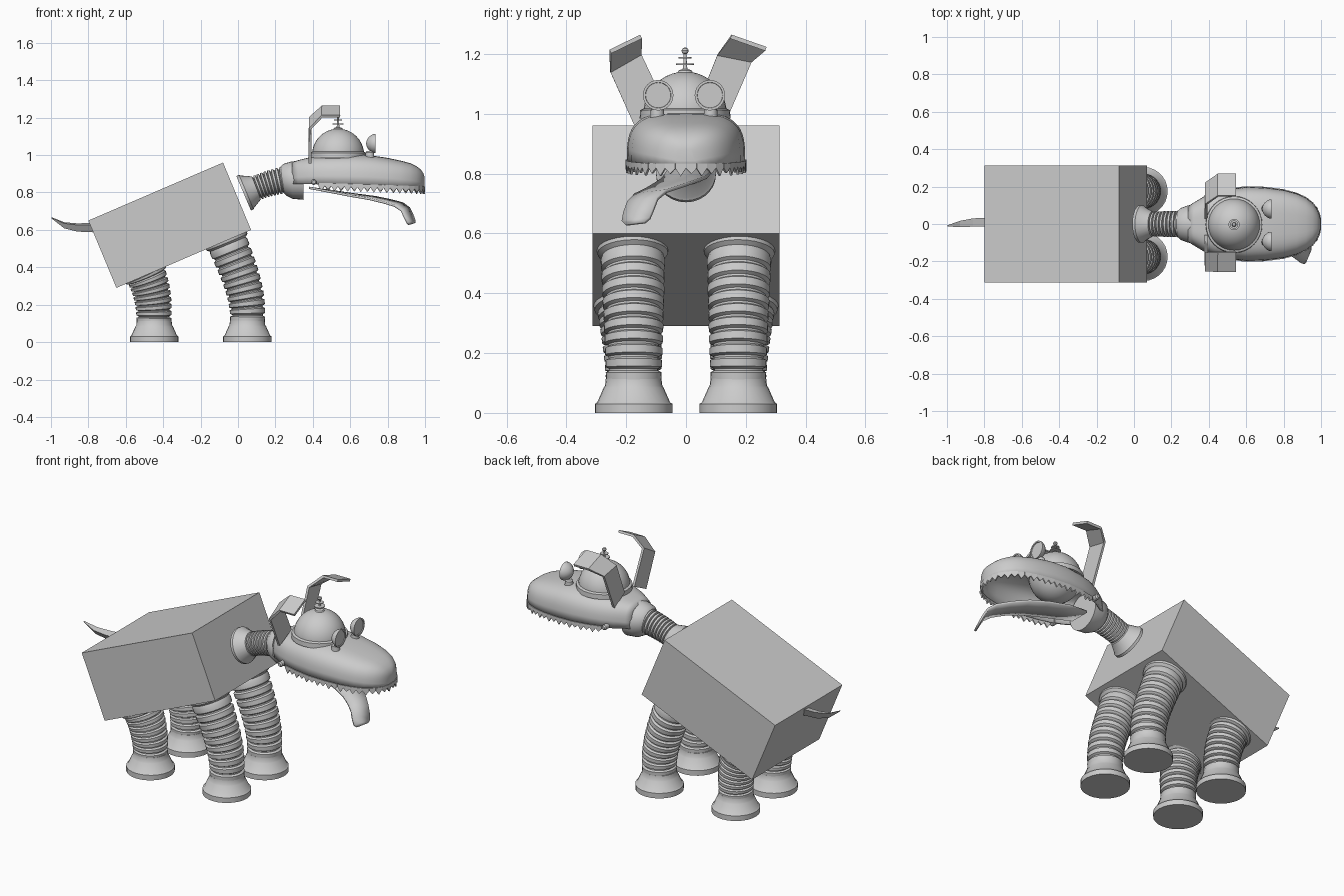
import bpy, bmesh, math
from mathutils import Vector as V

if "Cube" in bpy.data.objects:
    bpy.data.objects.remove(bpy.data.objects["Cube"])

def finish(name, bm, angle=35, smooth=True):
    bmesh.ops.recalc_face_normals(bm, faces=bm.faces)
    me = bpy.data.meshes.new(name)
    bm.to_mesh(me)
    bm.free()
    ob = bpy.data.objects.new(name, me)
    bpy.context.collection.objects.link(ob)
    if smooth:
        bpy.ops.object.select_all(action='DESELECT')
        ob.select_set(True)
        bpy.context.view_layer.objects.active = ob
        bpy.ops.object.shade_smooth_by_angle(angle=math.radians(angle))
    return ob

def thicken(ob, t, offset=-1):
    m = ob.modifiers.new("thickness", 'SOLIDIFY')
    m.thickness = t
    m.offset = offset

def bridge(bm, rows, closed):
    n = len(rows[0])
    for a, b in zip(rows, rows[1:]):
        for i in range(n if closed else n - 1):
            j = (i + 1) % n
            bm.faces.new((a[i], a[j], b[j], b[i]))

def loft(name, stations, seg=28):
    """Round rings given as (centre, direction, radius), capped at both ends."""
    bm = bmesh.new()
    rows = []
    for c, d, r in stations:
        d = V(d).normalized()
        n = d.cross(V((0, 1, 0))).normalized()
        u = n.cross(d)
        rows.append([bm.verts.new(V(c) + r * (math.cos(a) * n + math.sin(a) * u))
                     for a in (2 * math.pi * k / seg for k in range(seg))])
    bridge(bm, rows, True)
    bm.faces.new(rows[0])
    bm.faces.new(rows[-1])
    return finish(name, bm)

def lathe(name, base, axis, profile, seg=28):
    return loft(name, [(V(base) + V(axis) * h, axis, r) for h, r in profile], seg)

def hose(name, p, ridges, r0, r1, depth, start=(), end=()):
    """Corrugated hose along a bezier with optional flared ends (t, radius)."""
    p = [V(q) for q in p]
    pos = lambda t: (p[0]*(1-t)**3 + p[1]*3*t*(1-t)**2 + p[2]*3*t*t*(1-t) + p[3]*t**3)
    tan = lambda t: ((p[1]-p[0])*(1-t)**2 + (p[2]-p[1])*2*t*(1-t) + (p[3]-p[2])*t*t)
    t0 = start[-1][0] + .01 if start else 0
    t1 = end[0][0] - .01 if end else 1
    prof = list(start)
    for k in range(ridges):
        for f, d in ((0, depth), (.15, depth), (.3, 0), (.85, 0)):
            s = (k + f) / ridges
            prof.append((t0 + (t1 - t0) * s, r0 + (r1 - r0) * s - d))
    prof += list(end)
    return loft(name, [(pos(t), tan(t), r) for t, r in prof])

# Tilted box body
bm = bmesh.new()
sec = [(-.80, .65), (-.08, .96), (.07, .60), (-.65, .29)]
rows = [[bm.verts.new((x, y, z)) for x, z in sec] for y in (-.313, .313)]
bridge(bm, rows, True)
for r in rows:
    bm.faces.new(r)
finish("body", bm, smooth=False)

# Legs and feet
foot = [(0, .13), (.03, .13), (.035, .122), (.085, .1), (.09, .096), (.115, .093)]
for side, s in (("left", 1), ("right", -1)):
    y = .175 * s
    hose("front_leg_" + side, [(.05, y, .1), (.06, y, .25), (.01, y, .37), (-.065, y * 1.02, .55)],
         10, .092, .108, .012, end=[(.95, .103), (.97, .118), (1, .12)])
    hose("rear_leg_" + side, [(-.45, y, .1), (-.445, y, .2), (-.46, y * 1.06, .29), (-.495, y * 1.1, .365)],
         8, .092, .106, .012, end=[(.93, .1), (.95, .115), (1, .117)])
    lathe("front_foot_" + side, (.05, y, 0), (0, 0, 1), foot)
    lathe("rear_foot_" + side, (-.448, y, 0), (0, 0, 1), foot)

# Neck and its head collar
hose("neck", [(.03, 0, .796), (.11, 0, .83), (.17, 0, .855), (.27, 0, .87)], 9, .066, .072, .01,
     start=[(0, .1), (.06, .1), (.09, .093), (.3, .066)])
loft("neck_collar", [((.235, 0, .868), (1, 0, .1), .07), ((.25, 0, .868), (1, 0, .1), .085),
                     ((.29, 0, .866), (1, 0, .03), .1), ((.35, 0, .866), (1, 0, 0), .105)])

# Upper jaw shell: (x, half width, top z)
jaw = [(.29, .095, .962), (.32, .115, .972), (.37, .145, .985), (.43, .17, .995), (.5, .186, 1.0), (.6, .198, 1.005),
       (.7, .195, 1.0), (.8, .182, .985), (.87, .163, .97), (.92, .14, .957), (.955, .112, .94),
       (.978, .083, .922), (.99, .055, .905), (.997, .028, .885)]
rim_z = lambda x: .845 - .02 * max(0, (x - .4) / .6)
bm = bmesh.new()
rows = []
for x, w, t in jaw:
    b = rim_z(x)
    row = []
    for k in range(25):
        a = math.pi * k / 24
        c, s = math.cos(a), math.sin(a)
        row.append(bm.verts.new((x, w * math.copysign(abs(c) ** .6, c), b + (t - b) * abs(s) ** .6)))
    rows.append(row)
bridge(bm, rows, False)
bm.faces.new(rows[-1])
thicken(finish("upper_jaw", bm, 50), .012)

# Saw teeth along the jaw rim
rim = [V((x, w, rim_z(x))) for x, w, t in jaw if x > .42]
rim += [V((q.x, -q.y, q.z)) for q in reversed(rim)]
lens = [0]
for a, b in zip(rim, rim[1:]):
    lens.append(lens[-1] + (b - a).length)
def along(d):
    for i in range(len(rim) - 1):
        if d <= lens[i + 1]:
            return rim[i].lerp(rim[i + 1], (d - lens[i]) / (lens[i + 1] - lens[i]))
    return rim[-1]
bm = bmesh.new()
N = 38
for k in range(N):
    a, m, b = (along(lens[-1] * (k + f) / N) for f in (0, .5, 1))
    up = V((0, 0, .008))
    tip = m - V((0, 0, .034 if k % 2 else .026))
    bm.faces.new([bm.verts.new(q) for q in (a + up, a - up, tip, b - up, b + up)])
thicken(finish("teeth", bm, smooth=False), .008, 0)

# Jaw hinge bolts
for s in (1, -1):
    lathe("jaw_bolt", (.405, .15 * s, .855), (.001, s, 0), [(0, .015), (.035, .015), (.043, .009)], 12)

# Skull ball with rim, antenna
bm = bmesh.new()
bmesh.ops.create_uvsphere(bm, u_segments=32, v_segments=20, radius=.139)
bmesh.ops.translate(bm, verts=bm.verts, vec=(.535, -.003, 1.002))
finish("skull_dome", bm)
top = (.535, -.003, 0)
lathe("dome_rim", top, (0, 0, 1), [(.985, .152), (1.012, .15), (1.018, .138)], 32)
lathe("antenna", top, (0, 0, 1),
      [(1.13, .03), (1.145, .022), (1.15, .008), (1.163, .006), (1.163, .03), (1.168, .03), (1.168, .006),
       (1.185, .005), (1.185, .022), (1.189, .022), (1.189, .005), (1.2, .005), (1.204, .01), (1.211, .012),
       (1.218, .009), (1.222, .002)], 16)

# Eyes on stubs
for side, y in (("left", .08), ("right", -.093)):
    lathe("eye_" + side, (.685, y, 1.062), (1, 0, 0),
          [(0, .004), (.004, .018), (.013, .033), (.027, .045), (.04, .051), (.05, .051), (.05, .043), (.046, .042)], 24)
    lathe("eye_stub_" + side, (.705, y * 1.03, .985), (0, 0, 1), [(0, .024), (.03, .022), (.038, .015)], 16)

def strip(name, pairs, t, smooth=False):
    bm = bmesh.new()
    bridge(bm, [[bm.verts.new(q) for q in pr] for pr in pairs], False)
    ob = finish(name, bm, 40, smooth)
    thicken(ob, t, 0)
    return ob

# Bent ears: inner and outer edge at each fold
strip("ear_right", [((.385, -.06, 1.01), (.385, -.17, .955)), ((.385, -.15, 1.2), (.385, -.253, 1.14)),
                    ((.45, -.15, 1.258), (.45, -.253, 1.208)), ((.545, -.15, 1.258), (.545, -.253, 1.208))], .014)
strip("ear_left", [((.385, .03, 1.01), (.385, .125, .955)), ((.385, .105, 1.197), (.385, .22, 1.175)),
                   ((.45, .15, 1.258), (.45, .267, 1.217)), ((.545, .15, 1.258), (.545, .267, 1.217))], .014)

# Lolling tongue: centre line and half width
pts = [(.38, .01, .825, .06), (.5, .01, .805, .075), (.62, -.005, .785, .075), (.72, -.035, .77, .07),
       (.8, -.075, .752, .062), (.86, -.118, .735, .057), (.895, -.145, .71, .054), (.912, -.158, .675, .054),
       (.925, -.167, .645, .05), (.93, -.17, .632, .035)]
pairs = []
for i, (x, y, z, w) in enumerate(pts):
    f = min(1, i / 5)
    d = V((.42 * f, 1, .12 * f)).normalized() * w
    pairs.append((V((x, y, z)) - d, (x, y, z), V((x, y, z)) + d))
strip("tongue", pairs, .012, True)

# Leaf-like folded tail
bm = bmesh.new()
rows = []
for x, y, z, w, h in [(-.77, .01, .612, .025, .025), (-.86, .008, .613, .022, .022),
                      (-.93, .0, .625, .017, .016), (-.998, -.01, .665, .003, .003)]:
    rows.append([bm.verts.new(q) for q in ((x, y + w, z + h), (x, y - w, z + h * .6), (x, y, z - h))])
bridge(bm, rows, True)
bm.faces.new(rows[0])
bm.faces.new(rows[-1])
finish("tail", bm, smooth=False)
